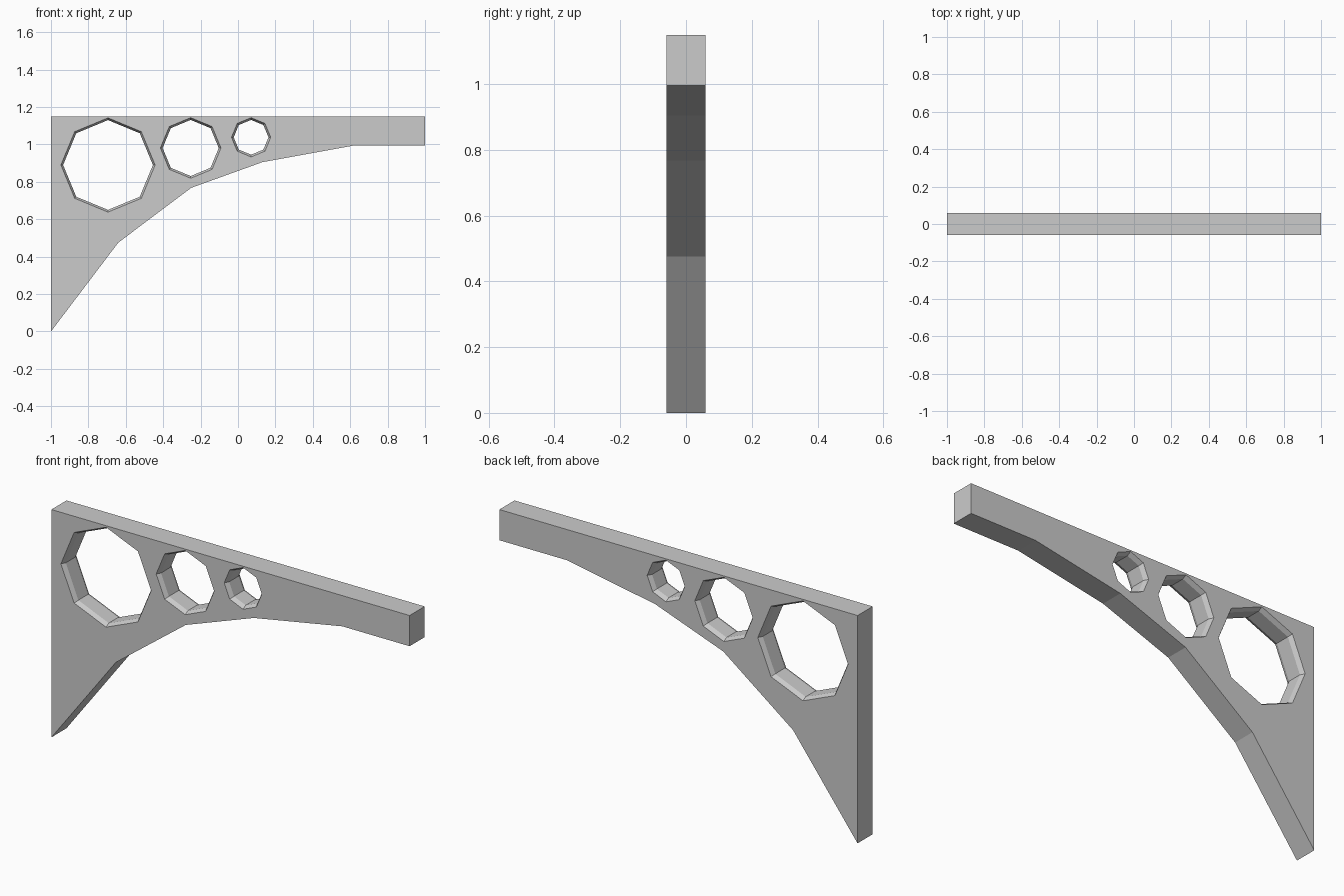
import bpy
from math import sin, cos, pi

if "Cube" in bpy.data.objects:
    bpy.data.objects.remove(bpy.data.objects["Cube"])

HALF = 0.06      # half thickness of the bracket
CHAMFER_W, CHAMFER_D = 0.012, 0.022


def loft(name, rings):
    """Closed solid skinned through equal-length rings of 3D points."""
    n = len(rings[0])
    verts = [p for ring in rings for p in ring]
    faces = [list(range(n))[::-1], list(range(len(verts) - n, len(verts)))]
    for k in range(len(rings) - 1):
        for i in range(n):
            j = (i + 1) % n
            faces.append([k * n + i, k * n + j, (k + 1) * n + j, (k + 1) * n + i])
    mesh = bpy.data.meshes.new(name)
    mesh.from_pydata(verts, [], faces)
    obj = bpy.data.objects.new(name, mesh)
    bpy.context.collection.objects.link(obj)
    # consistent outward normals
    bpy.ops.object.select_all(action='DESELECT')
    bpy.context.view_layer.objects.active = obj
    obj.select_set(True)
    bpy.ops.object.mode_set(mode='EDIT')
    bpy.ops.mesh.select_all(action='SELECT')
    bpy.ops.mesh.normals_make_consistent(inside=False)
    bpy.ops.object.mode_set(mode='OBJECT')
    return obj


def octagon(x, z, r, y):
    return [(x + r * cos(i * pi / 4), y, z + r * sin(i * pi / 4)) for i in range(8)]


# Bracket plate with faceted arch underside
profile = [(-1, 0), (-0.64, 0.475), (-0.25, 0.768), (0.13, 0.905),
           (0.625, 0.995), (1, 0.995), (1, 1.15), (-1, 1.15)]
bracket = loft("arch_bracket", [[(x, y, z) for x, z in profile] for y in (-HALF, HALF)])

# Octagonal holes, chamfered on both faces, shrinking toward the tip
over = 0.008
flare = CHAMFER_W * over / CHAMFER_D
for x, z, r in [(-0.695, 0.89, 0.252), (-0.253, 0.981, 0.162), (0.07, 1.038, 0.105)]:
    steps = [(-HALF - over, r + flare), (-HALF + CHAMFER_D, r - CHAMFER_W),
             (HALF - CHAMFER_D, r - CHAMFER_W), (HALF + over, r + flare)]
    cutter = loft("hole_cutter", [octagon(x, z, rad, y) for y, rad in steps])
    cutter.hide_render = True
    cut = bracket.modifiers.new("hole", 'BOOLEAN')
    cut.operation = 'DIFFERENCE'
    cut.solver = 'EXACT'
    cut.object = cutter
    bpy.context.view_layer.objects.active = bracket
    bpy.ops.object.modifier_apply(modifier=cut.name)
    bpy.data.objects.remove(cutter, do_unlink=True)
